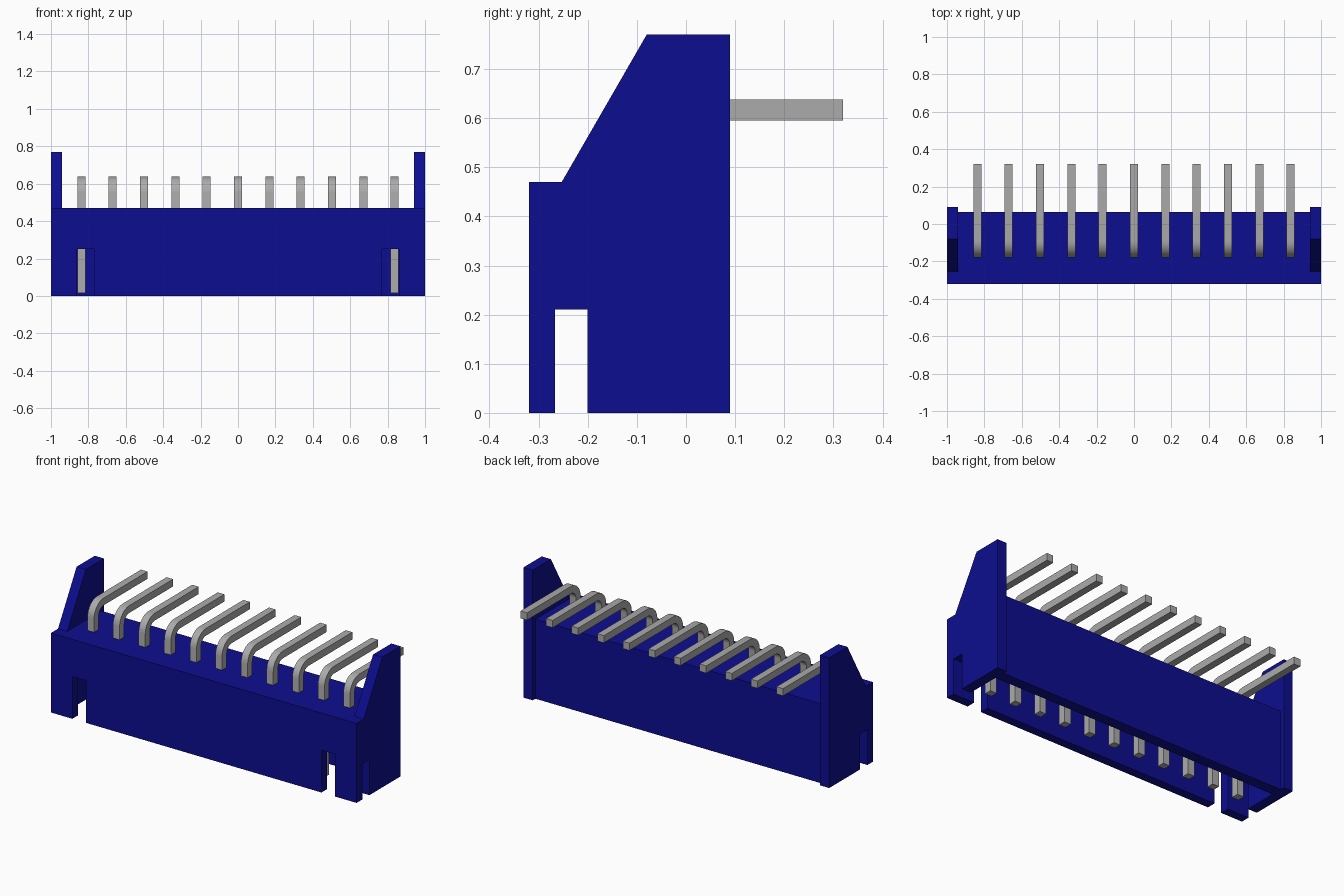
import bpy, bmesh
from math import sin, cos, pi, radians

old = bpy.data.objects.get("Cube")
if old:
    bpy.data.objects.remove(old, do_unlink=True)


def make_material(name, color):
    mat = bpy.data.materials.new(name)
    mat.use_nodes = True
    mat.diffuse_color = color
    mat.node_tree.nodes["Principled BSDF"].inputs["Base Color"].default_value = color
    return mat


blue = make_material("navy blue plastic", (0.004, 0.004, 0.28, 1))
grey = make_material("grey metal", (0.41, 0.41, 0.41, 1))


def prism(name, outline, start, end, mat, axis="x"):
    """Extrude an outline along x (points are y, z) or along y (points are x, z)."""
    def place(p, d):
        return (d, p[0], p[1]) if axis == "x" else (p[0], d, p[1])
    bm = bmesh.new()
    face = bm.faces.new([bm.verts.new(place(p, start)) for p in outline])
    new = bmesh.ops.extrude_face_region(bm, geom=[face])["geom"]
    shift = place((0, 0), end - start)
    bmesh.ops.translate(bm, vec=shift, verts=[g for g in new if isinstance(g, bmesh.types.BMVert)])
    bmesh.ops.recalc_face_normals(bm, faces=bm.faces)
    mesh = bpy.data.meshes.new(name)
    bm.to_mesh(mesh)
    bm.free()
    mesh.materials.append(mat)
    obj = bpy.data.objects.new(name, mesh)
    bpy.context.collection.objects.link(obj)
    return obj


def rect(a, b, low, high):
    return [(a, low), (b, low), (b, high), (a, high)]


HEIGHT, INNER = 0.47, 0.94
FRONT, FRONT_IN, BACK_IN, BACK = -0.32, -0.267, 0.0, 0.065

# End walls with sloped wings and a notch in the bottom edge
wing = [(FRONT, 0), (FRONT, HEIGHT), (-0.253, HEIGHT), (-0.08, 0.77), (0.09, 0.77),
        (0.09, 0), (-0.2, 0), (-0.2, 0.21), (FRONT_IN, 0.21), (FRONT_IN, 0)]
for side, s in (("left", 1), ("right", -1)):
    prism(side + "_end_wall", wing, s * INNER, s, blue)

# Front wall with two keying slots
half = [(0.77, 0), (0.77, 0.25), (0.86, 0.25), (0.86, 0), (INNER, 0), (INNER, HEIGHT)]
front = half + [(-x, z) for x, z in reversed(half)]
prism("front_wall", front, FRONT, FRONT_IN, blue, "y")

# Back wall and the solid block that holds the pins
prism("back_wall", rect(BACK_IN, BACK, 0, HEIGHT), -INNER, INNER, blue)
prism("pin_block", rect(FRONT_IN, BACK_IN, 0.33, HEIGHT), -INNER, INNER, blue)

# Right-angle pins with a rounded bend
PIN, PITCH, TOP, PIN_FRONT = 0.043, 0.1675, 0.638, -0.18
OUTER, STEPS = 0.09, 8


def bend(radius):
    cy, cz = PIN_FRONT + OUTER, TOP - OUTER
    return [(cy - radius * cos(t), cz + radius * sin(t))
            for t in (i * pi / 2 / STEPS for i in range(STEPS + 1))]


pin_outline = ([(PIN_FRONT, 0.015)] + bend(OUTER) + [(0.32, TOP), (0.32, TOP - PIN)]
               + bend(OUTER - PIN)[::-1] + [(PIN_FRONT + PIN, 0.015)])
for i in range(11):
    x = (i - 5) * PITCH
    pin = prism(f"pin_{i + 1}", pin_outline, x - PIN / 2, x + PIN / 2, grey)
    bpy.ops.object.select_all(action="DESELECT")
    pin.select_set(True)
    bpy.context.view_layer.objects.active = pin
    bpy.ops.object.shade_smooth_by_angle(angle=radians(30))
